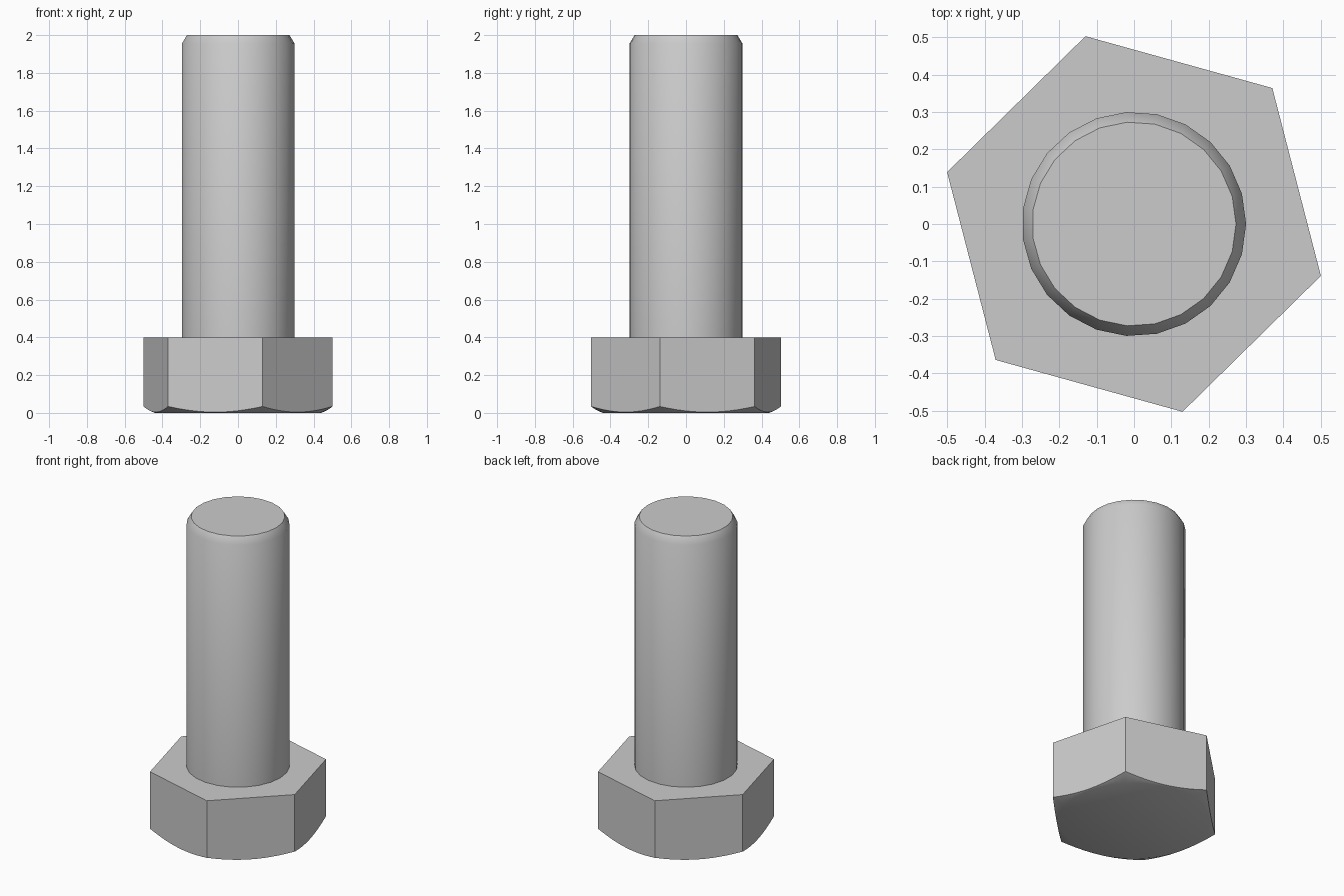
import bpy, bmesh
from math import cos, sin, pi, radians

cube = bpy.data.objects.get("Cube")
if cube:
    bpy.data.objects.remove(cube, do_unlink=True)

# Plain grey metal
steel = bpy.data.materials.new("grey steel")
steel.use_nodes = True
GREY = (0.6, 0.6, 0.6, 1)
steel.diffuse_color = GREY
steel.node_tree.nodes["Principled BSDF"].inputs["Base Color"].default_value = GREY


def loft(name, rings):
    """Skin a stack of equal-length point rings and cap both ends."""
    bm = bmesh.new()
    loops = [[bm.verts.new(p) for p in ring] for ring in rings]
    n = len(loops[0])
    for low, high in zip(loops, loops[1:]):
        for i in range(n):
            j = (i + 1) % n
            bm.faces.new((low[i], low[j], high[j], high[i]))
    bm.faces.new(loops[0][::-1])
    bm.faces.new(loops[-1])
    bmesh.ops.recalc_face_normals(bm, faces=bm.faces)
    mesh = bpy.data.meshes.new(name)
    bm.to_mesh(mesh)
    bm.free()
    mesh.materials.append(steel)
    obj = bpy.data.objects.new(name, mesh)
    bpy.context.collection.objects.link(obj)
    bpy.ops.object.select_all(action="DESELECT")
    obj.select_set(True)
    bpy.context.view_layer.objects.active = obj
    bpy.ops.object.shade_smooth_by_angle(angle=radians(40))
    return obj


# Hexagonal head, its underside trimmed by a shallow cone
RADIUS, FLAT_RADIUS, SLOPE, HEIGHT = 0.519, 0.44, 0.43, 0.4
TURN, STEPS = radians(-15.5), 12
base, trimmed, top = [], [], []
for k in range(6 * STEPS):
    a = k * pi / (3 * STEPS)
    r = RADIUS * cos(pi / 6) / cos(a % (pi / 3) - pi / 6)
    if k % STEPS == 0:
        r = RADIUS
    c, s = cos(a + TURN), sin(a + TURN)
    base.append((FLAT_RADIUS * c, FLAT_RADIUS * s, 0))
    trimmed.append((r * c, r * s, (r - FLAT_RADIUS) * SLOPE))
    top.append((r * c, r * s, HEIGHT))
loft("hex_head", [base, trimmed, top])

# Round shaft with a chamfered tip
SIDES = 23
profile = [(0.3, 0.38), (0.3, 1.955), (0.273, 2.0)]
loft("shaft", [[(r * cos(2 * pi * i / SIDES), r * sin(2 * pi * i / SIDES), z)
                for i in range(SIDES)] for r, z in profile])
